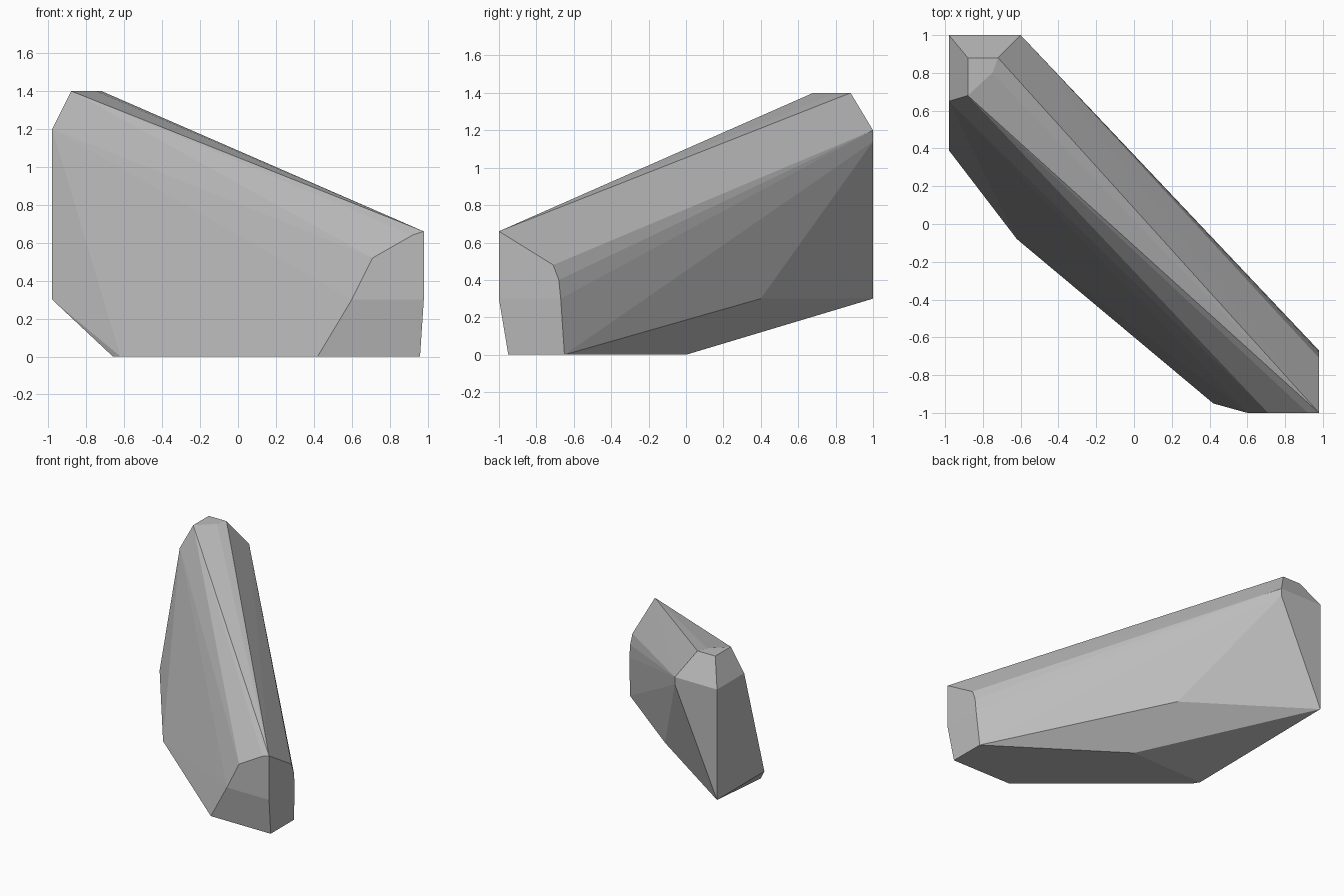
import bpy
import bmesh

if "Cube" in bpy.data.objects:
    bpy.data.objects.remove(bpy.data.objects["Cube"])


def at_x(x, profile):
    return [(x, y, z) for y, z in profile]


def at_y(y, profile):
    return [(x, y, z) for x, z in profile]


def at_z(z, profile):
    return [(x, y, z) for x, y in profile]


stone = bpy.data.materials.new("stone_grey")
stone.diffuse_color = (0.5, 0.5, 0.5, 1.0)
stone.use_nodes = True
stone.node_tree.nodes["Principled BSDF"].inputs["Base Color"].default_value = stone.diffuse_color

# Flat footprint on the ground
points = at_z(0.0, [(0.42, -0.95), (0.96, -0.95), (0.96, -0.65),
                    (0.0, 0.0), (-0.66, -0.02), (-0.62, -0.08)])
# Flat summit with one rounded corner
points += at_z(1.4, [(-0.88, 0.88), (-0.72, 0.88), (-0.75, 0.80), (-0.88, 0.68)])
# Front end facet
points += at_y(-1.0, [(0.60, 0.30), (0.71, 0.52), (0.92, 0.64), (0.98, 0.66), (0.98, 0.30)])
# Right end facet
points += at_x(0.98, [(-0.67, 0.30), (-0.68, 0.40), (-0.71, 0.48)])
# Left facet
points += at_x(-0.98, [(1.0, 1.2), (0.65, 1.2), (0.39, 0.30), (1.0, 0.30)])
# Back facet and the belly corner on the rear side
points += at_y(1.0, [(-0.60, 1.2), (-0.60, 1.14)])
points += [(-0.09, 0.40, 0.30)]

# Wrap the facets into one solid boulder
bm = bmesh.new()
for p in points:
    bm.verts.new(p)
bmesh.ops.convex_hull(bm, input=bm.verts[:])
loose = [v for v in bm.verts if not v.link_faces]
bmesh.ops.delete(bm, geom=loose, context='VERTS')
bmesh.ops.dissolve_limit(bm, angle_limit=0.005, verts=bm.verts[:], edges=bm.edges[:])
bmesh.ops.recalc_face_normals(bm, faces=bm.faces[:])

mesh = bpy.data.meshes.new("boulder")
bm.to_mesh(mesh)
bm.free()
mesh.materials.append(stone)
boulder = bpy.data.objects.new("boulder", mesh)
bpy.context.collection.objects.link(boulder)
